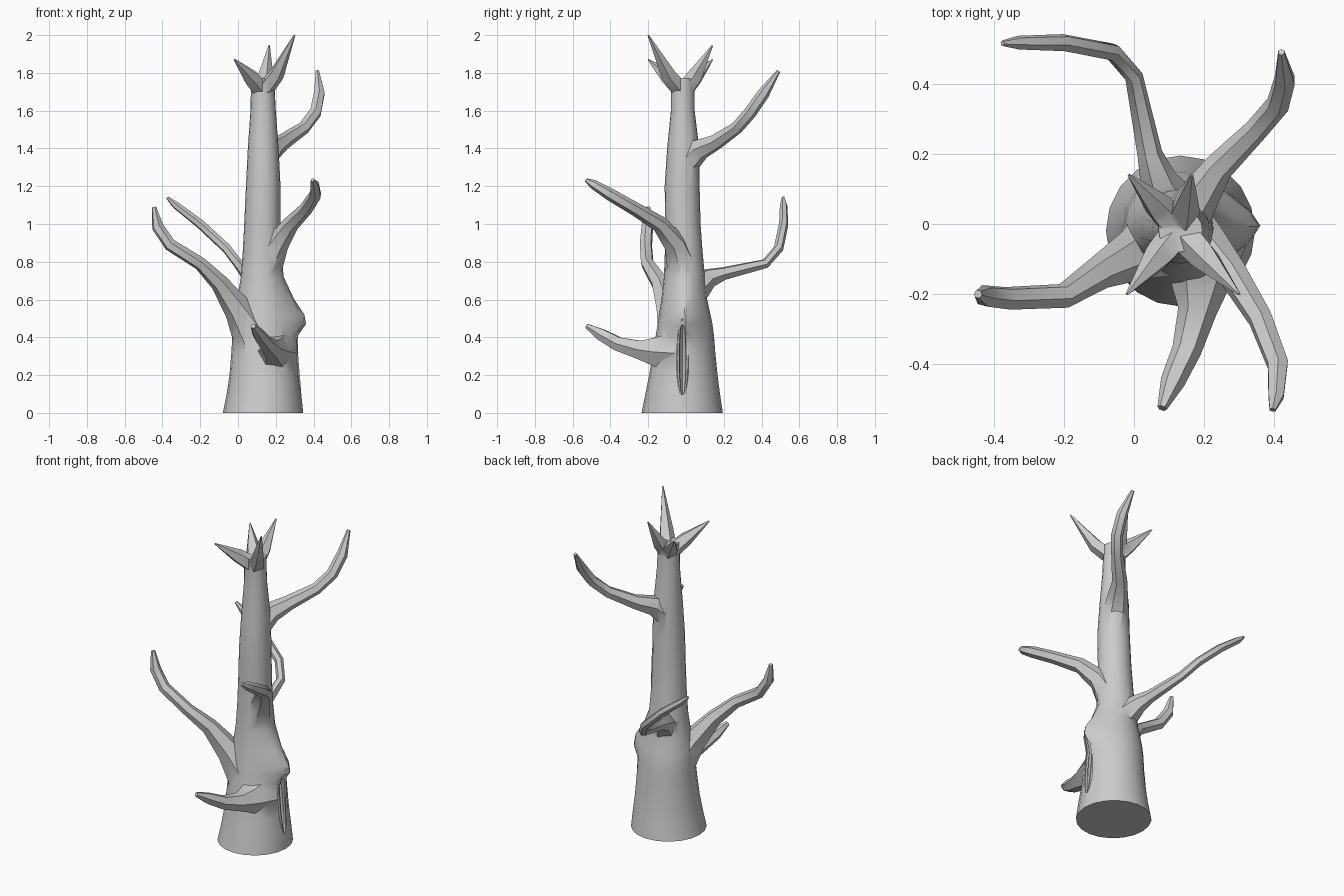
import bpy, bmesh, math
from mathutils import Vector

if "Cube" in bpy.data.objects:
    bpy.data.objects.remove(bpy.data.objects["Cube"])

bark = bpy.data.materials.new("grey bark")
bark.diffuse_color = (0.6, 0.6, 0.6, 1)
bark.use_nodes = True
bark.node_tree.nodes["Principled BSDF"].inputs["Base Color"].default_value = bark.diffuse_color


def finish(bm, name):
    bmesh.ops.recalc_face_normals(bm, faces=bm.faces)
    me = bpy.data.meshes.new(name)
    bm.to_mesh(me)
    bm.free()
    me.materials.append(bark)
    ob = bpy.data.objects.new(name, me)
    bpy.context.collection.objects.link(ob)
    return ob


def skin(bm, rings):
    n = len(rings[0])
    for a, b in zip(rings, rings[1:]):
        for i in range(n):
            j = (i + 1) % n
            bm.faces.new((a[i], a[j], b[j], b[i]))
    bm.faces.new(rings[0])
    bm.faces.new(rings[-1])


def tube(name, pts, sides=6):
    """Tapered limb through (x, y, z, radius) points."""
    bm = bmesh.new()
    ps = [Vector(p[:3]) for p in pts]
    rings, side = [], None
    for k, p in enumerate(ps):
        d = (ps[min(k + 1, len(ps) - 1)] - ps[max(k - 1, 0)]).normalized()
        side = d.cross(Vector((0.03, 0.02, 1))) if side is None else side - d * side.dot(d)
        side.normalize()
        up = d.cross(side)
        rings.append([bm.verts.new(p + pts[k][3] * (side * math.cos(2 * math.pi * i / sides)
                                                    + up * math.sin(2 * math.pi * i / sides)))
                      for i in range(sides)])
    skin(bm, rings)
    return finish(bm, name)


def boolean(ob, other, op):
    m = ob.modifiers.new("cut", 'BOOLEAN')
    m.operation, m.solver, m.object = op, 'EXACT', other
    bpy.context.view_layer.objects.active = ob
    bpy.ops.object.modifier_apply(modifier=m.name)
    bpy.data.objects.remove(other)


# Trunk: z, x min, x max, y min, y max, knot bulge towards +x
profile = [(0, -.08, .345, -.235, .195, 0), (.1, -.06, .335, -.215, .18, 0),
           (.2, -.045, .322, -.195, .167, 0), (.32, -.035, .31, -.175, .155, .01),
           (.41, -.03, .30, -.16, .148, .02), (.47, -.025, .295, -.15, .14, .065),
           (.52, -.018, .287, -.143, .13, .065), (.6, -.005, .268, -.13, .112, .03),
           (.72, .015, .237, -.117, .1, .005), (.85, .025, .228, -.112, .088, 0),
           (1.0, .033, .225, -.11, .077, 0), (1.2, .042, .225, -.113, .072, 0),
           (1.4, .052, .215, -.1, .07, 0), (1.6, .066, .2, -.08, .046, 0),
           (1.7, .068, .195, -.08, .045, 0), (1.77, .07, .195, -.08, .045, 0)]
bm = bmesh.new()
rings, N = [], 20
for z, x0, x1, y0, y1, bulge in profile:
    ring = []
    for i in range(N):
        a = 2 * math.pi * i / N
        push = bulge * max(0, math.cos(a)) ** 8
        ring.append(bm.verts.new(((x0 + x1) / 2 + (x1 - x0) / 2 * math.cos(a) + push,
                                  (y0 + y1) / 2 + (y1 - y0) / 2 * math.sin(a), z)))
    rings.append(ring)
skin(bm, rings)
tree = finish(bm, "tree_trunk")

# Branches, flared where they leave the trunk
branches = {
    "left_branch": [(.09, -.04, .40, .12), (.0, -.09, .55, .075), (-.1, -.14, .69, .048),
                    (-.2, -.205, .79, .036), (-.36, -.212, .89, .034),
                    (-.425, -.205, .985, .032), (-.445, -.2, 1.09, .012)],
    "back_branch": [(.12, .03, .64, .09), (.07, .12, .715, .055), (.045, .2, .738, .036),
                    (0, .42, .79, .026), (-.06, .49, .87, .026), (-.2, .517, 1.0, .025),
                    (-.33, .517, 1.1, .02), (-.375, .515, 1.14, .008)],
    "right_branch": [(.15, -.02, .78, .09), (.21, -.06, .9, .062), (.28, -.14, 1.0, .044),
                     (.36, -.27, 1.08, .036), (.41, -.4, 1.155, .033),
                     (.405, -.49, 1.21, .025), (.395, -.53, 1.233, .01)],
    "upper_branch": [(.14, .0, 1.32, .07), (.18, .07, 1.395, .06), (.24, .16, 1.435, .043),
                     (.35, .27, 1.51, .034), (.41, .34, 1.59, .034),
                     (.43, .41, 1.69, .032), (.42, .49, 1.81, .01)],
    "front_stub": [(.19, -.06, .32, .13), (.19, -.17, .325, .085), (.18, -.25, .335, .055),
                   (.15, -.36, .365, .042), (.11, -.45, .415, .035), (.08, -.525, .46, .014)],
}
for name, pts in branches.items():
    boolean(tree, tube(name, pts), 'UNION')

# Crown of four splintered points
for tip in ((-.02, -.2, 1.87), (-.015, .14, 1.87), (.165, .14, 1.945), (.3, -.2, 2.0)):
    base = Vector((.132, -.018, 1.70))
    t = Vector(tip)
    mid = base.lerp(t, .42)
    mid.z = 1.775 + (tip[2] - 1.87) * .12
    boolean(tree, tube("crown_point", [(*base, .05), (*mid, .042), (*t, .004)], 5), 'UNION')

# Hollow slit in the right side, below the knot
bm = bmesh.new()
bmesh.ops.create_uvsphere(bm, u_segments=12, v_segments=12, radius=1)
for v in bm.verts:
    v.co = Vector((.325 + v.co.x * .07 - v.co.z * .005, -.018 + v.co.y * .02, .29 + v.co.z * .195))
boolean(tree, finish(bm, "hollow_cutter"), 'DIFFERENCE')

# Raised lip around the hollow, following the trunk surface
bm = bmesh.new()
rings = []
for k in range(24):
    a = 2 * math.pi * k / 24
    z = .29 + .205 * math.sin(a)
    x = .335 - .08 * z + (.05 * max(0, (z - .4) / .1) if z > .4 else 0)
    c = Vector((x, -.018 + .024 * math.cos(a), z))
    out = Vector((0, math.cos(a), math.sin(a)))
    rings.append([bm.verts.new(c + .009 * (out * math.cos(b) + Vector((1, 0, 0)) * math.sin(b)))
                  for b in (i * math.pi / 3 for i in range(6))])
for k in range(24):
    for i in range(6):
        j, m = (i + 1) % 6, (k + 1) % 24
        bm.faces.new((rings[k][i], rings[k][j], rings[m][j], rings[m][i]))
lip = finish(bm, "hollow_lip")

# Smooth bark with sharp creases
for ob in (tree, lip):
    bpy.ops.object.select_all(action='DESELECT')
    ob.select_set(True)
    bpy.context.view_layer.objects.active = ob
    bpy.ops.object.shade_smooth_by_angle(angle=math.radians(40))
